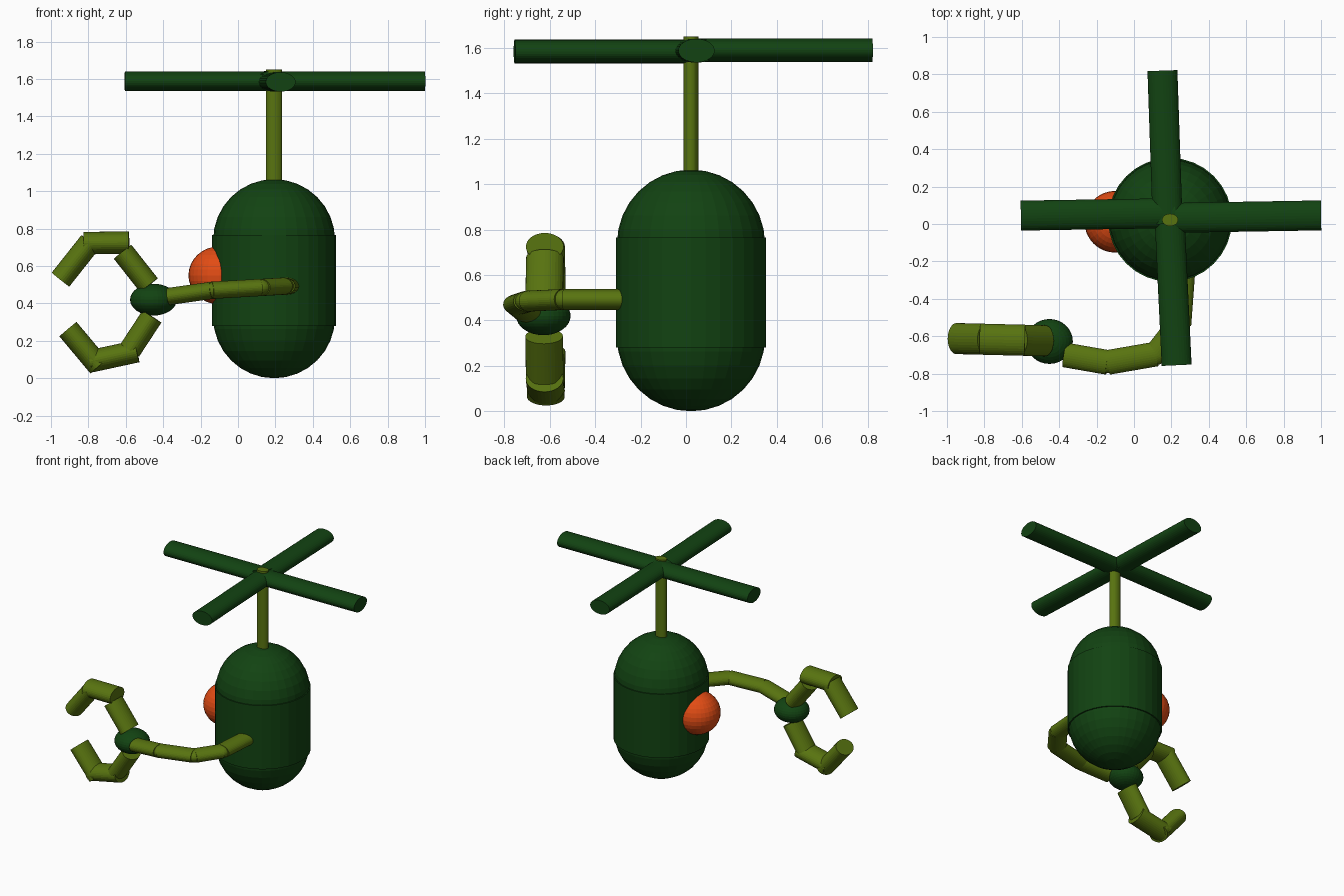
import bpy, bmesh
from mathutils import Vector, Matrix

if "Cube" in bpy.data.objects:
    bpy.data.objects.remove(bpy.data.objects["Cube"])


def material(name, rgb):
    m = bpy.data.materials.new(name)
    m.diffuse_color = (*rgb, 1)
    m.use_nodes = True
    m.node_tree.nodes["Principled BSDF"].inputs["Base Color"].default_value = m.diffuse_color
    return m


DARK = material("dark green", (0.006, 0.056, 0.006))
OLIVE = material("olive green", (0.098, 0.174, 0.005))
ORANGE = material("orange", (0.76, 0.072, 0.007))


def finish(name, bm, mat):
    me = bpy.data.meshes.new(name)
    bm.to_mesh(me)
    bm.free()
    me.materials.append(mat)
    ob = bpy.data.objects.new(name, me)
    bpy.context.collection.objects.link(ob)
    return ob


def ball(name, centre, radii, mat):
    bm = bmesh.new()
    bmesh.ops.create_uvsphere(bm, u_segments=32, v_segments=16, radius=1,
                              matrix=Matrix.Translation(centre) @ Matrix.Diagonal((*radii, 1)))
    return finish(name, bm, mat)


def rod(name, p, q, wide, w, t, mat):
    """Oval rod from p to q: half-width w along 'wide', half-thickness t across it."""
    p, q = Vector(p), Vector(q)
    axis = (q - p).normalized()
    side = Vector(wide)
    side = (side - axis * side.dot(axis)).normalized()
    other = axis.cross(side)
    m = Matrix((side * w, other * t, axis * (q - p).length)).transposed().to_4x4()
    m.translation = (p + q) / 2
    bm = bmesh.new()
    bmesh.ops.create_cone(bm, cap_ends=True, segments=32, radius1=1, radius2=1, depth=1, matrix=m)
    return finish(name, bm, mat)


CX, CY = 0.193, 0.022

# capsule body: barrel with a dome at each end
rod("body_barrel", (CX, CY, 0.28), (CX, CY, 0.765), (1, 0, 0), 0.331, 0.331, DARK)
ball("body_top_dome", (CX, CY, 0.738), (0.326, 0.326, 0.326), DARK)
ball("body_bottom_dome", (CX, CY, 0.326), (0.326, 0.326, 0.326), DARK)

# side eye
ball("eye", (-0.10, 0.012, 0.55), (0.165, 0.165, 0.155), ORANGE)

# mast and four slightly skewed blades
rod("mast", (CX, CY, 1.0), (CX, CY, 1.65), (1, 0, 0), 0.043, 0.033, OLIVE)
blades = [((0.22, 0.058), (-0.605, 0.045), 1.588),
          ((0.17, 0.032), (1.0, 0.046), 1.588),
          ((0.18, 0.0), (0.152, 0.82), 1.59),
          ((0.19, 0.04), (0.228, -0.755), 1.584)]
for i, (a, b, z) in enumerate(blades):
    d = Vector(b) - Vector(a)
    rod(f"rotor_blade_{i + 1}", (*a, z), (*b, z), (-d.y, d.x, 0), 0.08, 0.052, DARK)

# arm: chain of oval links sweeping forward and left
arm = [(0.268, -0.16, 0.492), (0.24, -0.54, 0.492), (0.12, -0.695, 0.485),
       (-0.14, -0.74, 0.47), (-0.37, -0.70, 0.437)]
for i, (a, b) in enumerate(zip(arm, arm[1:])):
    d = Vector(b) - Vector(a)
    rod(f"arm_link_{i + 1}", a, b, (-d.y, d.x, 0), 0.066, 0.046, OLIVE)
    if 0 < i:
        ball(f"arm_joint_{i}", a, (0.058, 0.058, 0.044), OLIVE)

# wrist
ball("wrist", (-0.452, -0.628, 0.42), (0.125, 0.12, 0.085), DARK)

# two hooked claws of three links each: (x, z) start and end
claws = {
    "upper_claw": [((-0.476, 0.497), (-0.617, 0.676)), ((-0.583, 0.725), (-0.825, 0.722)),
                   ((-0.79, 0.728), (-0.949, 0.527))],
    "lower_claw": [((-0.46, 0.33), (-0.578, 0.15)), ((-0.54, 0.144), (-0.79, 0.09)),
                   ((-0.743, 0.064), (-0.909, 0.262))],
}
for name, links in claws.items():
    for i, (a, b) in enumerate(links):
        p, q = [(x, -0.625 - 0.025 * (x + 0.45), z) for x, z in (a, b)]
        rod(f"{name}_link_{i + 1}", p, q, (0, 1, 0), 0.083, 0.06, OLIVE)
